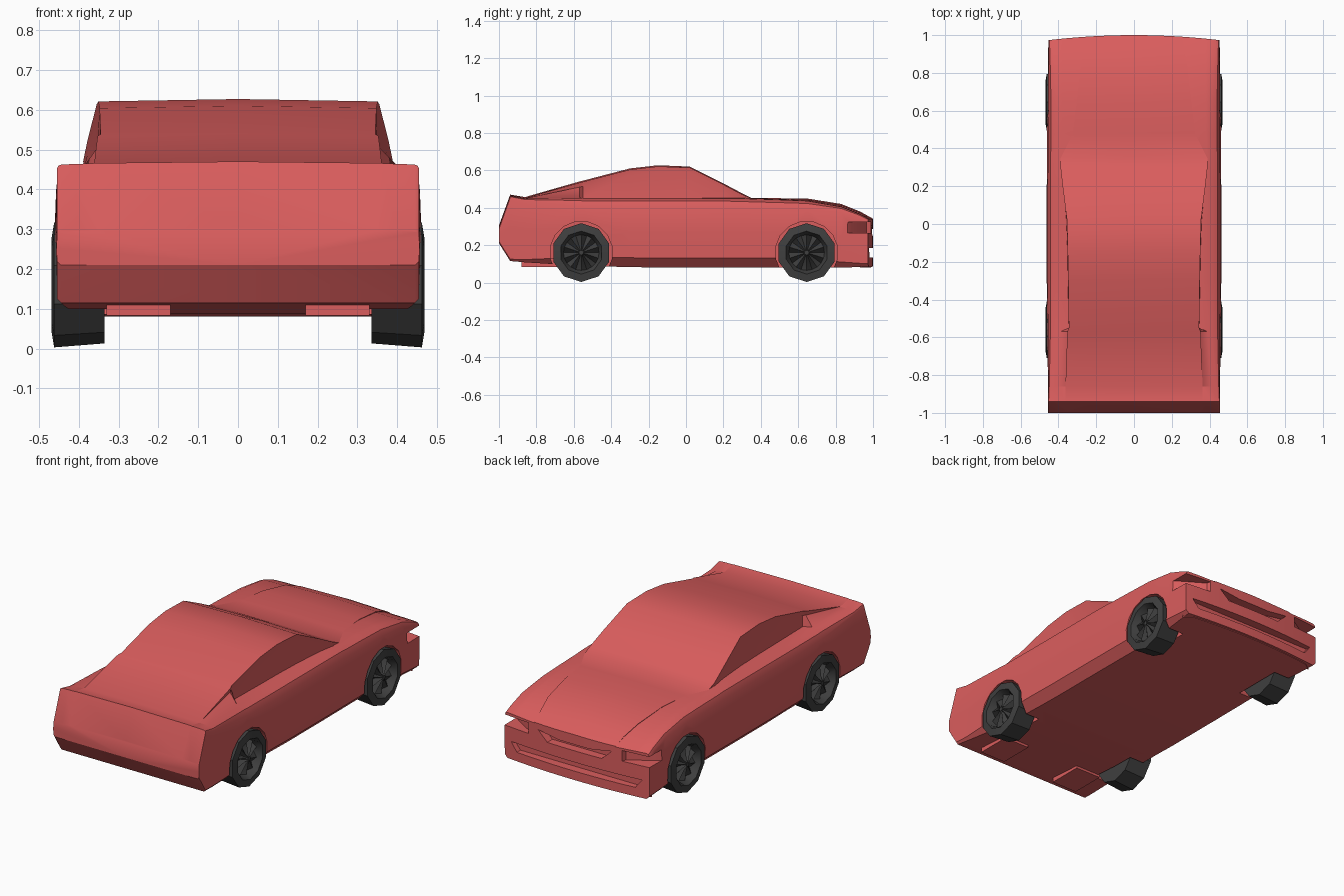
import bpy, bmesh, math

cube = bpy.data.objects.get("Cube")
if cube:
    bpy.data.objects.remove(cube, do_unlink=True)


def material(name, rgb):
    m = bpy.data.materials.new(name)
    m.use_nodes = True
    m.diffuse_color = (*rgb, 1)
    m.node_tree.nodes["Principled BSDF"].inputs["Base Color"].default_value = (*rgb, 1)
    return m


red = material("red paint", (0.70, 0.11, 0.11))
dark = material("dark rubber", (0.05, 0.05, 0.05))


def finish(bm, name, mat):
    bmesh.ops.recalc_face_normals(bm, faces=bm.faces[:])
    mesh = bpy.data.meshes.new(name)
    bm.to_mesh(mesh)
    bm.free()
    ob = bpy.data.objects.new(name, mesh)
    ob.data.materials.append(mat)
    bpy.context.collection.objects.link(ob)
    return ob


def loft(rings, name, mat):
    """Bridge closed rings of points and cap both ends."""
    bm = bmesh.new()
    rows = [[bm.verts.new(p) for p in ring] for ring in rings]
    n = len(rows[0])
    for a, b in zip(rows, rows[1:]):
        for i in range(n):
            j = (i + 1) % n
            bm.faces.new((a[i], a[j], b[j], b[i]))
    bm.faces.new(rows[0])
    bm.faces.new(rows[-1])
    return finish(bm, name, mat)


def prism(name, outline, axis, lo, hi):
    """Extrude a flat outline along one axis."""
    place = {"x": lambda u, v, w: (w, u, v),
             "y": lambda u, v, w: (u, w, v),
             "z": lambda u, v, w: (u, v, w)}[axis]
    return loft([[place(u, v, w) for u, v in outline] for w in (lo, hi)], name, red)


def activate(ob):
    bpy.ops.object.select_all(action="DESELECT")
    ob.select_set(True)
    bpy.context.view_layer.objects.active = ob


def smooth(ob, degrees):
    activate(ob)
    bpy.ops.object.shade_smooth_by_angle(angle=math.radians(degrees))


def cut(ob, cutter, operation="DIFFERENCE"):
    activate(ob)
    mod = ob.modifiers.new("cut", "BOOLEAN")
    mod.operation, mod.solver, mod.object = operation, "EXACT", cutter
    bpy.ops.object.modifier_apply(modifier=mod.name)
    bpy.data.objects.remove(cutter, do_unlink=True)


# Body sections: y, half width, corner radius, floor, belt, cabin base x, rail x, top
stations = [
    (-1.00, .455, .01, .21, .295, .40, .35, .305),
    (-.94, .455, .01, .115, .462, .41, .36, .47),
    (-.86, .453, .015, .108, .448, .41, .36, .457),
    (-.57, .456, .045, .09, .452, .39, .35, .54),
    (-.55, .456, .045, .088, .45, .345, .342, .545),
    (-.30, .457, .05, .083, .45, .35, .345, .61),
    (-.15, .457, .05, .08, .45, .352, .348, .627),
    (.02, .457, .05, .08, .45, .358, .352, .62),
    (.20, .457, .05, .08, .45, .372, .375, .53),
    (.30, .456, .05, .08, .449, .388, .386, .477),
    (.35, .456, .05, .08, .446, .39, .385, .452),
    (.48, .455, .05, .08, .443, .38, .32, .451),
    (.65, .453, .045, .08, .436, .38, .30, .449),
    (.83, .452, .03, .08, .405, .38, .28, .42),
    (.93, .452, .02, .083, .365, .38, .26, .38),
    (1.02, .452, .015, .085, .318, .38, .25, .33),
]


def section(y, w, r, floor, belt, base, rail, top):
    half = [(w - r, floor), (w, floor + r), (w + .1 * r, (floor + belt) / 2),
            (w, belt - r), (w - .3 * r, belt - .3 * r), (w - r, belt),
            (base, belt + .002), (rail, max(belt + .003, top - .03)),
            (rail + .003, max(belt + .004, top - .006))]
    right = [(x, y, z) for x, z in half]
    left = [(-x, y, z) for x, z in reversed(half)]
    return [(0, y, floor)] + right + [(0, y, top)] + left


body = loft([section(*s) for s in stations], "body", red)

# Bowed nose in plan
arc = [(.5 - i / 16, 1 - .13 * (.5 - i / 16) ** 2) for i in range(17)]
cut(body, prism("nose_plan", [(-.5, -1.1), (.5, -1.1)] + arc, "z", -.1, 1), "INTERSECT")

# Wheel arches and headlight recesses
AXLES = (-.56, .645)
HUB = .16
for side in (-1, 1):
    for axle in AXLES:
        ring = [(axle + .168 * math.cos(i * math.pi / 8 + .2),
                 HUB + .168 * math.sin(i * math.pi / 8 + .2)) for i in range(16)]
        cut(body, prism("arch_cutter", ring, "x", side * .32, side * .6))
    lamp = [(side * x, y) for x, y in
            ((.47, .85), (.43, .885), (.30, .965), (.27, 1.06), (.6, 1.06), (.6, .85))]
    cut(body, prism("lamp_cutter", lamp, "z", .265, .325))

# Upper grille and lower intake
grille = [(-.23, .305), (-.1, .285), (.1, .285), (.23, .305), (.17, .25), (-.17, .25)]
cut(body, prism("grille_cutter", grille, "y", .95, 1.1))
intake = [(-.41, .185), (.41, .185), (.37, .135), (-.37, .135)]
cut(body, prism("intake_cutter", intake, "y", .95, 1.1))
smooth(body, 32)

# Front lip and exhaust blocks under the tail
lip = [(-.44, .93), (.44, .93)] + [(x * .9, y - .012) for x, y in arc if abs(x) < .48]
prism("front_lip", lip, "z", .08, .092)
for side, label in ((1, "left"), (-1, "right")):
    block = [(side * .17, -.88), (side * .33, -.88), (side * .33, -.68), (side * .17, -.68)]
    prism(label + "_exhaust", block, "z", .083, .13)

# Wheels: ten-sided tyre with a star-shaped dished face
profile = [(.335, .03), (.335, .147), (.462, .157), (.469, .115), (.445, .095),
           (.455, .03), (.462, .012)]
for side, label in ((1, "left"), (-1, "right")):
    for axle, end in zip(AXLES, ("rear", "front")):
        rings = []
        for k, (x, r) in enumerate(profile):
            ring = []
            for i in range(20):
                a = i * math.pi / 10 - math.pi / 2
                flat = math.cos(math.pi / 10) if i % 2 and k < 4 else 1
                dish = .025 if i % 2 and k in (4, 5) else 0
                ring.append((side * (x - dish), axle + r * flat * math.cos(a),
                             HUB + r * flat * math.sin(a)))
            rings.append(ring)
        smooth(loft(rings, f"{end}_{label}_wheel", dark), 30)
